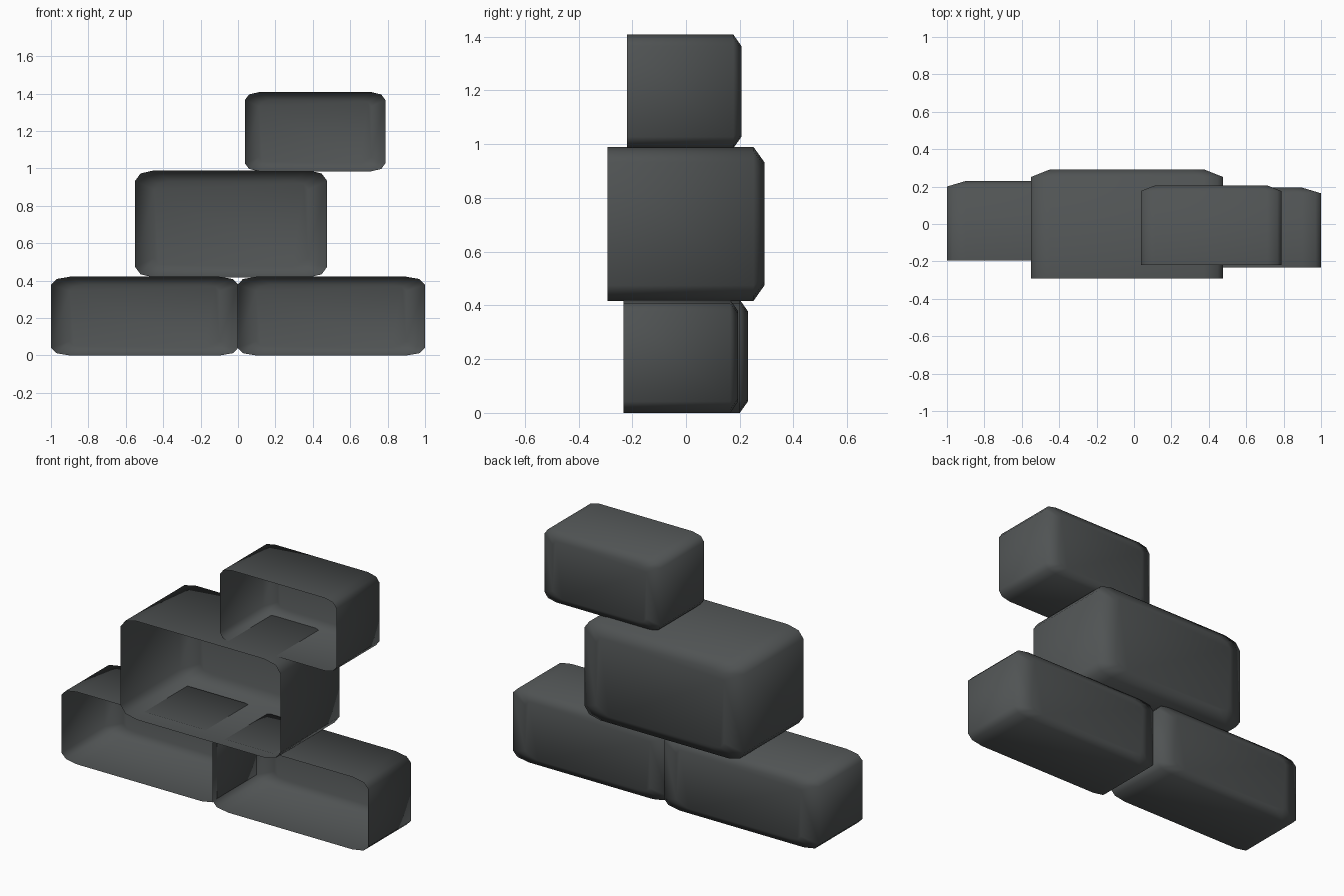
import bpy, bmesh

if "Cube" in bpy.data.objects:
    bpy.data.objects.remove(bpy.data.objects["Cube"])

slate = bpy.data.materials.new("dark_slate")
slate.diffuse_color = (0.08, 0.087, 0.088, 1.0)
slate.use_nodes = True
slate.node_tree.nodes["Principled BSDF"].inputs["Base Color"].default_value = slate.diffuse_color


def open_box(name, x0, x1, y0, y1, z0, z1):
    """Thin rounded box with an open front (-y) and a chamfered back."""
    bm = bmesh.new()
    bmesh.ops.create_cube(bm, size=1.0)
    # open the front
    front = [f for f in bm.faces if f.normal.y < -0.9]
    bmesh.ops.delete(bm, geom=front, context='FACES_ONLY')
    # round the four corners that run front to back
    edges = [e for e in bm.edges if abs(e.verts[0].co.y - e.verts[1].co.y) > 0.5]
    bmesh.ops.bevel(bm, geom=edges, offset=0.1, segments=2,
                    profile=0.5, affect='EDGES')
    # shallow chamfer between the walls and a smaller back panel
    bm.normal_update()
    back = max(bm.faces, key=lambda f: f.normal.y)
    outline = [v.co.copy() for v in back.verts]
    bmesh.ops.delete(bm, geom=[back], context='FACES_ONLY')
    rim = [min(bm.verts, key=lambda v: (v.co - c).length) for c in outline]
    panel = [bm.verts.new((c.x * 0.8, 0.5, c.z * 0.8)) for c in outline]
    for v in rim:
        v.co.y = 0.43
    for i in range(len(rim)):
        j = (i + 1) % len(rim)
        bm.faces.new((rim[i], rim[j], panel[j], panel[i]))
    bm.faces.new(panel)
    # stretch to size, so the rounding stretches with the box
    for v in bm.verts:
        v.co.x = x0 + (v.co.x + 0.5) * (x1 - x0)
        v.co.y = y0 + (v.co.y + 0.5) * (y1 - y0)
        v.co.z = z0 + (v.co.z + 0.5) * (z1 - z0)
    for f in bm.faces:
        f.smooth = True
    mesh = bpy.data.meshes.new(name)
    bm.to_mesh(mesh)
    bm.free()
    mesh.materials.append(slate)
    obj = bpy.data.objects.new(name, mesh)
    bpy.context.collection.objects.link(obj)
    return obj


# stacked shelf boxes, bottom to top
open_box("lower_left_box", -1.0, 0.002, -0.196, 0.23, 0.0, 0.421)
open_box("lower_right_box", -0.003, 1.0, -0.232, 0.194, 0.0, 0.421)
open_box("middle_box", -0.551, 0.477, -0.292, 0.292, 0.417, 0.99)
open_box("top_box", 0.037, 0.788, -0.22, 0.206, 0.985, 1.408)
